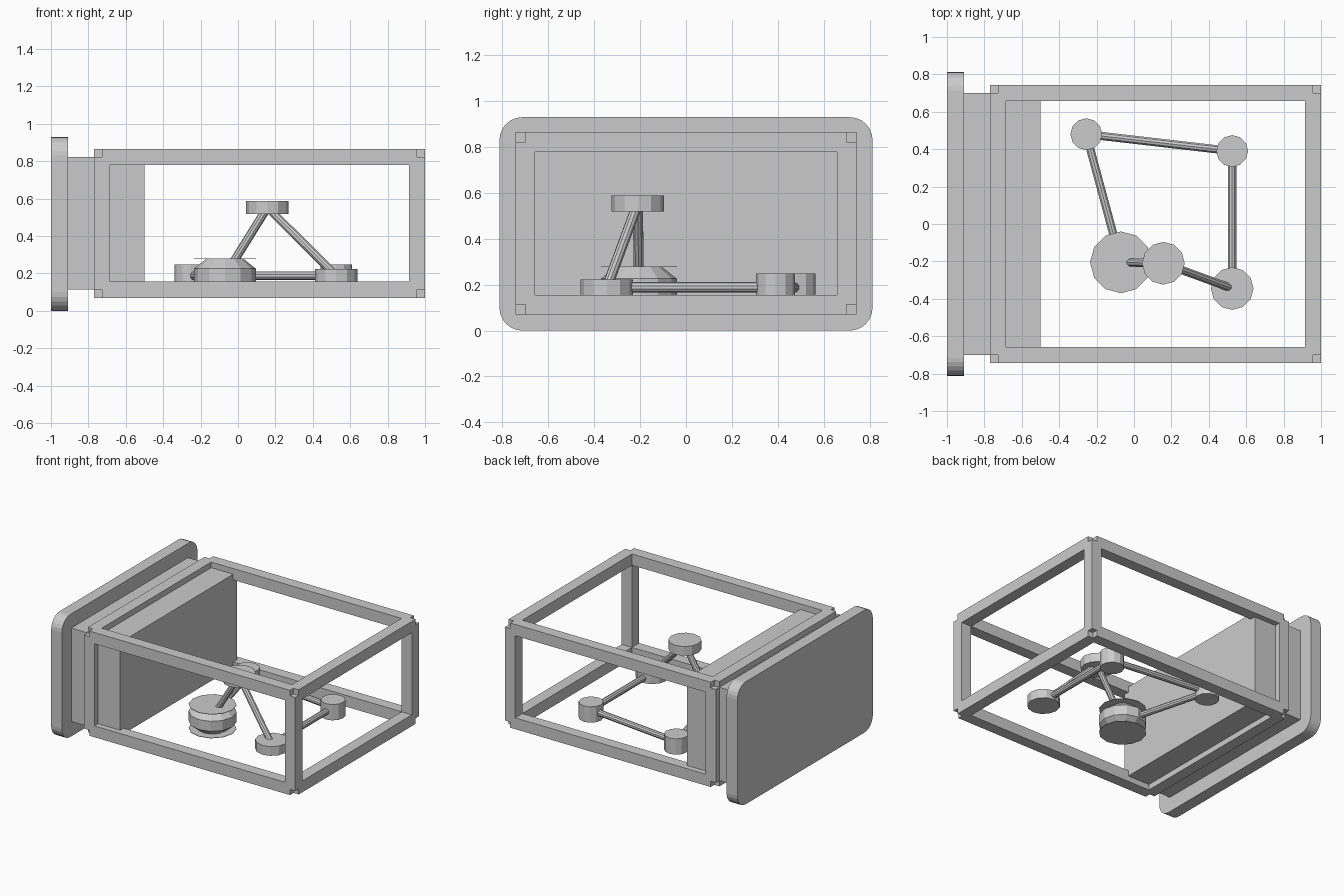
import bpy, bmesh, math
from mathutils import Vector, Matrix
from itertools import product

if "Cube" in bpy.data.objects:
    bpy.data.objects.remove(bpy.data.objects["Cube"])


def finish(name, bm):
    bmesh.ops.recalc_face_normals(bm, faces=bm.faces)
    me = bpy.data.meshes.new(name)
    bm.to_mesh(me)
    bm.free()
    ob = bpy.data.objects.new(name, me)
    bpy.context.collection.objects.link(ob)
    return ob


def box(name, lo, hi, round_x=0):
    lo, hi = Vector(lo), Vector(hi)
    bm = bmesh.new()
    bmesh.ops.create_cube(bm, size=1)
    for v in bm.verts:
        v.co = (lo + hi) / 2 + v.co * (hi - lo)
    if round_x:
        edges = [e for e in bm.edges
                 if abs(e.verts[0].co.x - e.verts[1].co.x) > 1e-4]
        bmesh.ops.bevel(bm, geom=edges, offset=round_x, segments=6,
                        profile=0.5, affect='EDGES')
    return finish(name, bm)


def rod(name, a, b, r, sides):
    a, b = Vector(a), Vector(b)
    bm = bmesh.new()
    rot = (b - a).to_track_quat('Z', 'Y').to_matrix().to_4x4()
    bmesh.ops.create_cone(bm, cap_ends=True, segments=sides, radius1=r, radius2=r,
                          depth=(b - a).length,
                          matrix=Matrix.Translation((a + b) / 2) @ rot)
    return finish(name, bm)


def hub(name, c, r, h):
    d = Vector((0, 0, h / 2))
    return rod(name, Vector(c) - d, Vector(c) + d, r, 12)


# Rounded end plate and the solid block joining it to the frame
box("end_plate", (-1, -0.813, 0), (-0.91, 0.813, 0.93), 0.1)
box("mounting_block", (-0.91, -0.7, 0.113), (-0.5, 0.7, 0.822))

# Open frame: square beams between corner points, leaving notched corners
LO, HI, T = (-0.728, -0.7, 0.113), (0.957, 0.7, 0.822), 0.043
for axis in range(3):
    others = [i for i in range(3) if i != axis]
    for k, ends in enumerate(product((0, 1), repeat=2)):
        lo, hi = list(LO), list(HI)
        for i, e in zip(others, ends):
            c = (LO[i], HI[i])[e]
            lo[i], hi[i] = c - T, c + T
        box(f"frame_beam_{'xyz'[axis]}_{k + 1}", lo, hi)

# Joint centres of the linkage
A = (-0.07, -0.205, 0.188)
C = (0.157, -0.21, 0.553)
D = (0.525, -0.345, 0.188)
E = (0.525, 0.39, 0.188)
F = (-0.255, 0.48, 0.188)

# Base joint: faceted drum with tapered ends
bm = bmesh.new()
rings = []
for r, z in ((0.1, -0.09), (0.165, -0.038), (0.165, 0.038), (0.1, 0.09)):
    rings.append([bm.verts.new((A[0] + r * math.sin(i * math.tau / 12),
                                A[1] + r * math.cos(i * math.tau / 12),
                                A[2] + z)) for i in range(12)])
for p, q in zip(rings, rings[1:]):
    for i in range(12):
        j = (i + 1) % 12
        bm.faces.new((p[i], p[j], q[j], q[i]))
bm.faces.new(rings[0])
bm.faces.new(rings[-1])
finish("base_joint_drum", bm)

# Thin discs above and below the drum
for name, dz in (("base_joint_top_disc", 0.09), ("base_joint_bottom_disc", -0.09)):
    hub(name, (A[0], A[1], A[2] + dz), 0.165, 0.003)

# Remaining joints
hub("upper_joint", C, 0.114, 0.07)
hub("front_joint", D, 0.114, 0.07)
hub("back_right_joint", E, 0.085, 0.12)
hub("back_left_joint", F, 0.085, 0.12)

# Connecting rods
for name, a, b in (("upper_arm_rod", A, C), ("forearm_rod", C, D),
                   ("side_rod", D, E), ("back_rod", E, F), ("return_rod", F, A)):
    rod(name, a, b, 0.023, 10)
